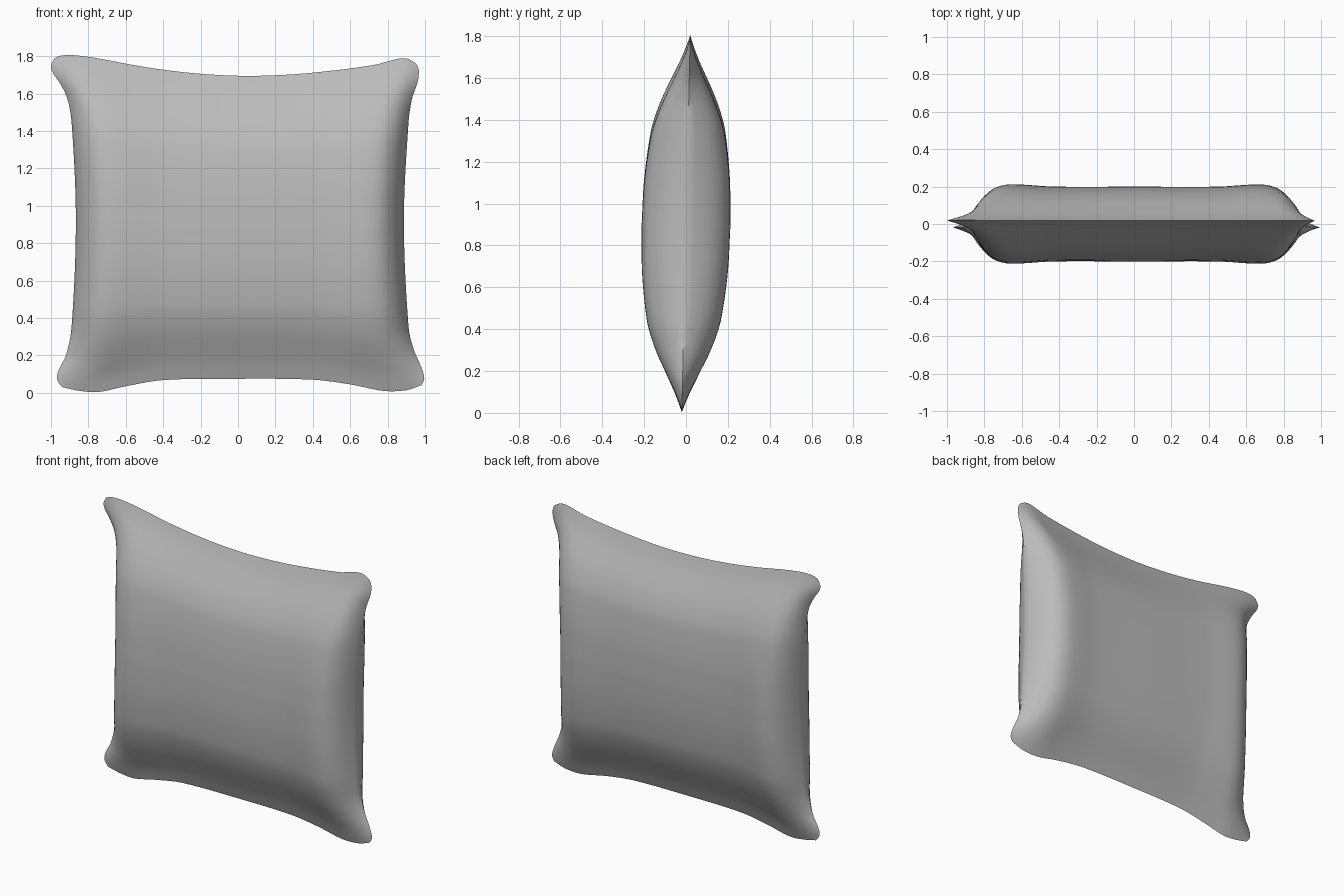
import bpy, bmesh, math

cube = bpy.data.objects.get("Cube")
if cube:
    bpy.data.objects.remove(cube, do_unlink=True)


def curve(points):
    """Smooth function through (position, value) points."""
    n = len(points)

    def slope(i):
        a, b = points[max(i - 1, 0)], points[min(i + 1, n - 1)]
        return (b[1] - a[1]) / (b[0] - a[0])

    def f(t):
        t = min(max(t, points[0][0]), points[-1][0])
        i = 0
        while i < n - 2 and t > points[i + 1][0]:
            i += 1
        (a, p), (b, q) = points[i], points[i + 1]
        h = b - a
        s = (t - a) / h
        return (p * (1 + 2 * s) * (1 - s) ** 2 + q * s * s * (3 - 2 * s)
                + h * s * (1 - s) * (slope(i) * (1 - s) - slope(i + 1) * s))
    return f


def lerp(a, b, t):
    return a + (b - a) * t


# Seam outline: top and bottom give z along x, the sides give x along z
top_edge = curve([(-.98, 1.79), (-.95, 1.802), (-.88, 1.805), (-.76, 1.79), (-.5, 1.742),
                  (-.25, 1.71), (0, 1.695), (.25, 1.70), (.5, 1.722), (.74, 1.755),
                  (.80, 1.772), (.87, 1.788), (.91, 1.785), (.95, 1.762)])
bottom_edge = curve([(-.94, .03), (-.85, .011), (-.75, .004), (-.6, .035), (-.4, .068),
                     (0, .075), (.4, .07), (.6, .045), (.78, .01), (.90, .014), (.98, .04)])
left_side = curve([(.03, -.94), (.06, -.963), (.09, -.968), (.13, -.955), (.2, -.92),
                   (.35, -.89), (.92, -.867), (1.45, -.89), (1.58, -.915), (1.66, -.955),
                   (1.71, -.99), (1.75, -1.0), (1.79, -.98)])
right_side = curve([(.04, .98), (.065, .994), (.09, .995), (.15, .975), (.23, .94),
                    (.35, .912), (.92, .887), (1.45, .912), (1.57, .93), (1.66, .96),
                    (1.71, .967), (1.74, .963), (1.762, .95)])

# Plumpness from the middle (0) to the seam (1), across and up
plump_across = curve([(0, 1), (.5, 1), (.76, 1.06), (.85, .98), (.91, .79),
                      (.955, .52), (.985, .22), (1, 0)])
plump_up = curve([(0, 1), (.25, .965), (.5, .84), (.6, .73), (.7, .57),
                  (.8, .37), (.9, .17), (1, 0)])

N = 60
steps = [lerp(i / N, .5 - .5 * math.cos(math.pi * i / N), .65) for i in range(N + 1)]


def cushion_point(u, v, side):
    z_left = lerp(.03, 1.79, v)
    z_right = lerp(.04, 1.762, v)
    x = lerp(left_side(z_left), right_side(z_right), u)
    z = lerp(bottom_edge(lerp(-.94, .98, u)), top_edge(lerp(-.98, .95, u)), v)
    depth = .2 * plump_across(abs(2 * u - 1)) * plump_up(abs(2 * v - 1))
    lean = .02 * (z - .9) / .9
    return x, lean + side * depth, z


# Front and back panels, sewn together along the seam
bm = bmesh.new()
for side in (-1, 1):
    grid = [[bm.verts.new(cushion_point(u, v, side)) for u in steps] for v in steps]
    for j in range(N):
        for i in range(N):
            quad = [grid[j][i], grid[j][i + 1], grid[j + 1][i + 1], grid[j + 1][i]]
            bm.faces.new(quad if side < 0 else quad[::-1])
bmesh.ops.remove_doubles(bm, verts=bm.verts, dist=.00005)
bmesh.ops.recalc_face_normals(bm, faces=bm.faces)
mesh = bpy.data.meshes.new("cushion")
bm.to_mesh(mesh)
bm.free()

# Plain grey fabric
fabric = bpy.data.materials.new("grey fabric")
fabric.use_nodes = True
grey = (.5, .5, .5, 1)
fabric.diffuse_color = grey
bsdf = next(n for n in fabric.node_tree.nodes if n.type == 'BSDF_PRINCIPLED')
bsdf.inputs["Base Color"].default_value = grey
mesh.materials.append(fabric)

cushion = bpy.data.objects.new("cushion", mesh)
bpy.context.collection.objects.link(cushion)
bpy.ops.object.select_all(action='DESELECT')
cushion.select_set(True)
bpy.context.view_layer.objects.active = cushion
bpy.ops.object.shade_smooth_by_angle(angle=math.radians(50))
